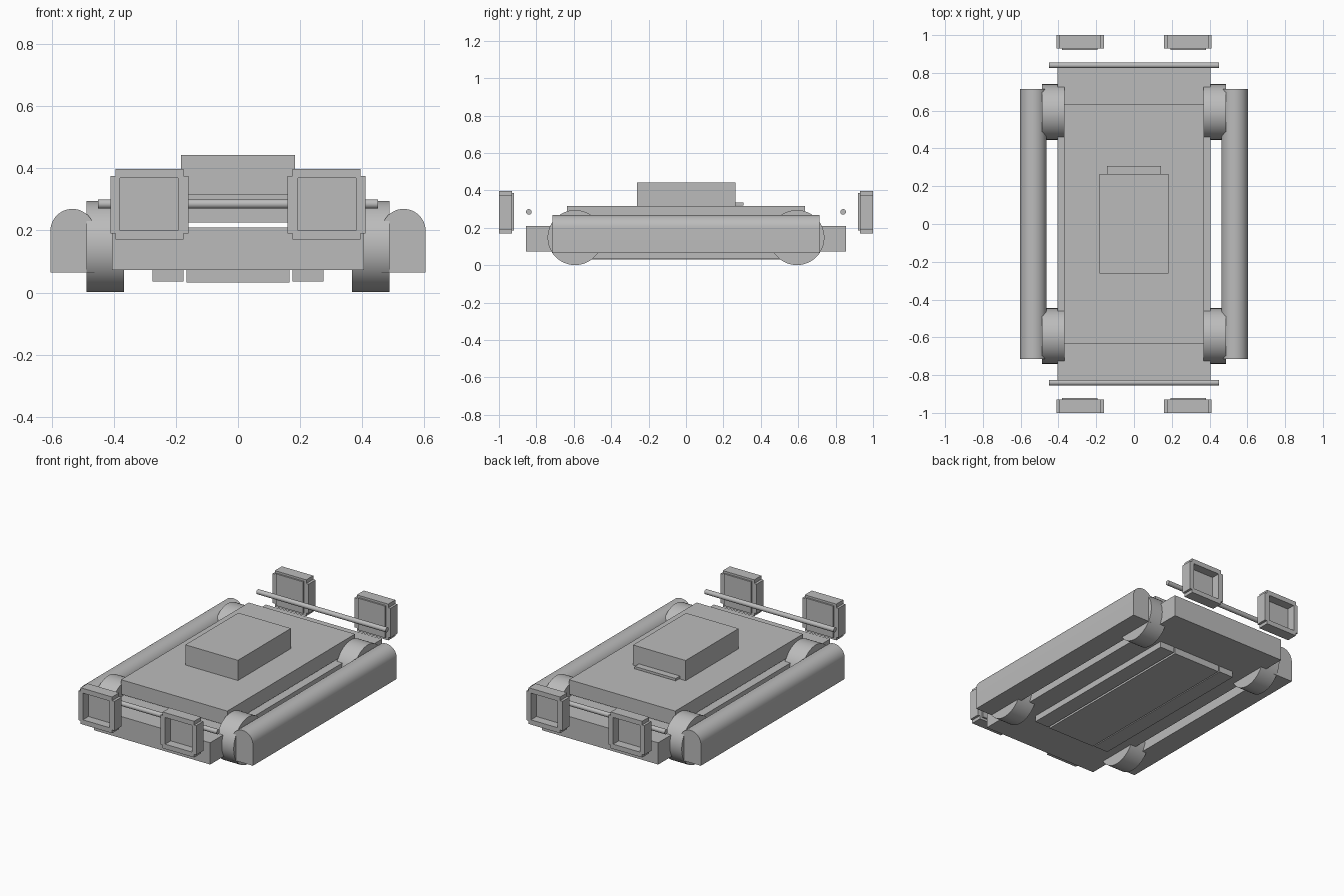
import bpy, bmesh, math
from mathutils import Matrix

cube = bpy.data.objects.get("Cube")
if cube:
    bpy.data.objects.remove(cube, do_unlink=True)

grey = bpy.data.materials.new("plain grey")
grey.use_nodes = True
grey.diffuse_color = (0.5, 0.5, 0.5, 1)
grey.node_tree.nodes["Principled BSDF"].inputs["Base Color"].default_value = (0.5, 0.5, 0.5, 1)


def finish(name, bm, smooth=False):
    bmesh.ops.recalc_face_normals(bm, faces=bm.faces)
    mesh = bpy.data.meshes.new(name)
    bm.to_mesh(mesh)
    bm.free()
    mesh.materials.append(grey)
    obj = bpy.data.objects.new(name, mesh)
    bpy.context.collection.objects.link(obj)
    if smooth:
        bpy.ops.object.select_all(action='DESELECT')
        obj.select_set(True)
        bpy.context.view_layer.objects.active = obj
        bpy.ops.object.shade_smooth_by_angle(angle=math.radians(35))
    return obj


def add_box(bm, x, y, z):
    """Box from (low, high) ranges on each axis."""
    size = Matrix.Diagonal((x[1] - x[0], y[1] - y[0], z[1] - z[0], 1))
    place = Matrix.Translation((sum(x) / 2, sum(y) / 2, sum(z) / 2))
    bmesh.ops.create_cube(bm, size=1, matrix=place @ size)


def box(name, x, y, z):
    bm = bmesh.new()
    add_box(bm, x, y, z)
    return finish(name, bm)


def cylinder_x(name, x, y, z, radius, sides):
    """Cylinder lying along x."""
    bm = bmesh.new()
    place = Matrix.Translation((sum(x) / 2, y, z)) @ Matrix.Rotation(math.pi / 2, 4, 'Y')
    bmesh.ops.create_cone(bm, cap_ends=True, segments=sides, radius1=radius,
                          radius2=radius, depth=x[1] - x[0], matrix=place)
    return finish(name, bm, True)


def span(low, high, s):
    """Range mirrored to the side given by s."""
    return tuple(sorted((low * s, high * s)))


# Body slabs
box("chassis", (-0.405, 0.405), (-0.855, 0.855), (0.073, 0.21))
box("upper_deck", (-0.37, 0.37), (-0.635, 0.635), (0.225, 0.316))
box("roof_box", (-0.183, 0.183), (-0.262, 0.265), (0.316, 0.443))
box("rear_ledge", (-0.143, 0.143), (0.265, 0.307), (0.32, 0.335))
box("belly_plate", (-0.165, 0.165), (-0.57, 0.57), (0.032, 0.073))

for s, side in ((1, "left"), (-1, "right")):
    box("belly_rail_" + side, span(0.175, 0.275, s), (-0.57, 0.57), (0.035, 0.073))

    # Side pod with a rounded top
    bm = bmesh.new()
    r, mid, spring = 0.071, 0.533, 0.198
    arc = [(mid + r * math.cos(math.pi * i / 24), spring + r * math.sin(math.pi * i / 24))
           for i in range(25)]
    profile = [(mid - r, 0.065), (mid + r, 0.065)] + arc
    face = bm.faces.new([bm.verts.new((px * s, -0.715, pz)) for px, pz in profile])
    grown = bmesh.ops.extrude_face_region(bm, geom=[face])["geom"]
    bmesh.ops.translate(bm, vec=(0, 1.43, 0),
                        verts=[v for v in grown if isinstance(v, bmesh.types.BMVert)])
    finish("side_pod_" + side, bm, True)

    for e, end in ((-1, "front"), (1, "rear")):
        cylinder_x(f"wheel_{end}_{side}", span(0.367, 0.488, s), 0.593 * e, 0.148, 0.147, 48)

        # Lamp housing: four bars around a recessed panel
        bm = bmesh.new()
        depth = span(0.93, 1.0, e)
        for low, high in ((0.16, 0.193), (0.38, 0.41)):
            add_box(bm, span(low, high, s), depth, (0.19, 0.375))
        for low, high in ((0.17, 0.2), (0.368, 0.398)):
            add_box(bm, span(0.176, 0.395, s), depth, (low, high))
        finish(f"lamp_frame_{end}_{side}", bm)
        box(f"lamp_panel_{end}_{side}", span(0.193, 0.38, s), span(0.92, 0.945, e), (0.185, 0.385))

# Cross bars at both ends
for e, end in ((-1, "front"), (1, "rear")):
    cylinder_x("cross_bar_" + end, (-0.45, 0.45), 0.84 * e, 0.285, 0.015, 24)
